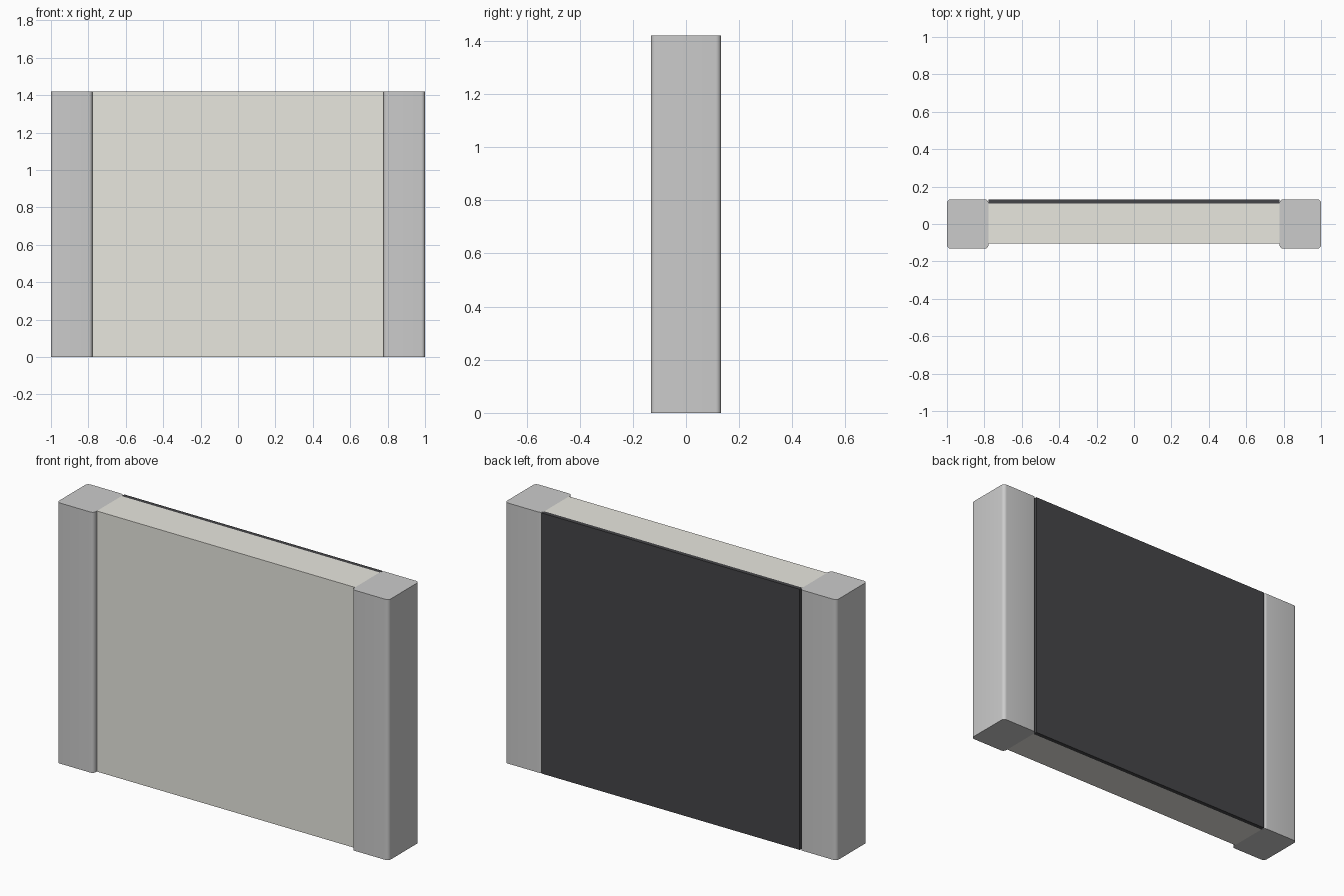
import bpy, bmesh, math

if "Cube" in bpy.data.objects:
    bpy.data.objects.remove(bpy.data.objects["Cube"])

H = 1.42      # height
T = 0.132     # half thickness
IN = 0.778    # inner edge of the end terminals


def material(name, rgb):
    m = bpy.data.materials.new(name)
    m.diffuse_color = (*rgb, 1)
    m.use_nodes = True
    m.node_tree.nodes["Principled BSDF"].inputs["Base Color"].default_value = m.diffuse_color
    return m


def prism(name, pts, mat):
    """Extrude an xy outline from the floor to the full height."""
    bm = bmesh.new()
    face = bm.faces.new([bm.verts.new((x, y, 0)) for x, y in pts])
    up = bmesh.ops.extrude_face_region(bm, geom=[face])
    verts = [v for v in up["geom"] if isinstance(v, bmesh.types.BMVert)]
    bmesh.ops.translate(bm, verts=verts, vec=(0, 0, H))
    bmesh.ops.recalc_face_normals(bm, faces=bm.faces)
    me = bpy.data.meshes.new(name)
    bm.to_mesh(me)
    bm.free()
    me.materials.append(mat)
    ob = bpy.data.objects.new(name, me)
    bpy.context.collection.objects.link(ob)
    return ob


def rect(x0, x1, y0, y1):
    return [(x0, y0), (x1, y0), (x1, y1), (x0, y1)]


def rounded_rect(x0, x1, y0, y1, r, n=6):
    pts = []
    corners = [(x1 - r, y1 - r), (x0 + r, y1 - r), (x0 + r, y0 + r), (x1 - r, y0 + r)]
    for q, (cx, cy) in enumerate(corners):
        for i in range(n + 1):
            a = math.radians(90 * (q + i / n))
            pts.append((cx + r * math.cos(a), cy + r * math.sin(a)))
    return pts


ceramic = material("ceramic", (0.81, 0.80, 0.74))
metal = material("metal", (0.78, 0.77, 0.75))
dark = material("dark_coating", (0.06, 0.06, 0.065))

# Ceramic core, set back from the terminals at the front; fills to the inner edges
prism("ceramic_core", rect(-IN - 0.01, IN + 0.01, -0.104, 0.109), ceramic)

# Dark coating on the back face
prism("back_coating", rect(-IN, IN, 0.109, T), dark)

# Rounded end terminals
for side, (x0, x1) in (("left", (-1, -IN)), ("right", (IN, 1))):
    ob = prism(side + "_terminal", rounded_rect(x0, x1, -T, T, 0.02), metal)
    bpy.context.view_layer.objects.active = ob
    ob.select_set(True)
    bpy.ops.object.shade_smooth_by_angle(angle=math.radians(30))
    ob.select_set(False)

# Hide the core's overlap by trimming it flush with the terminals
core = bpy.data.objects["ceramic_core"]
for v in core.data.vertices:
    v.co.x = math.copysign(IN, v.co.x)
